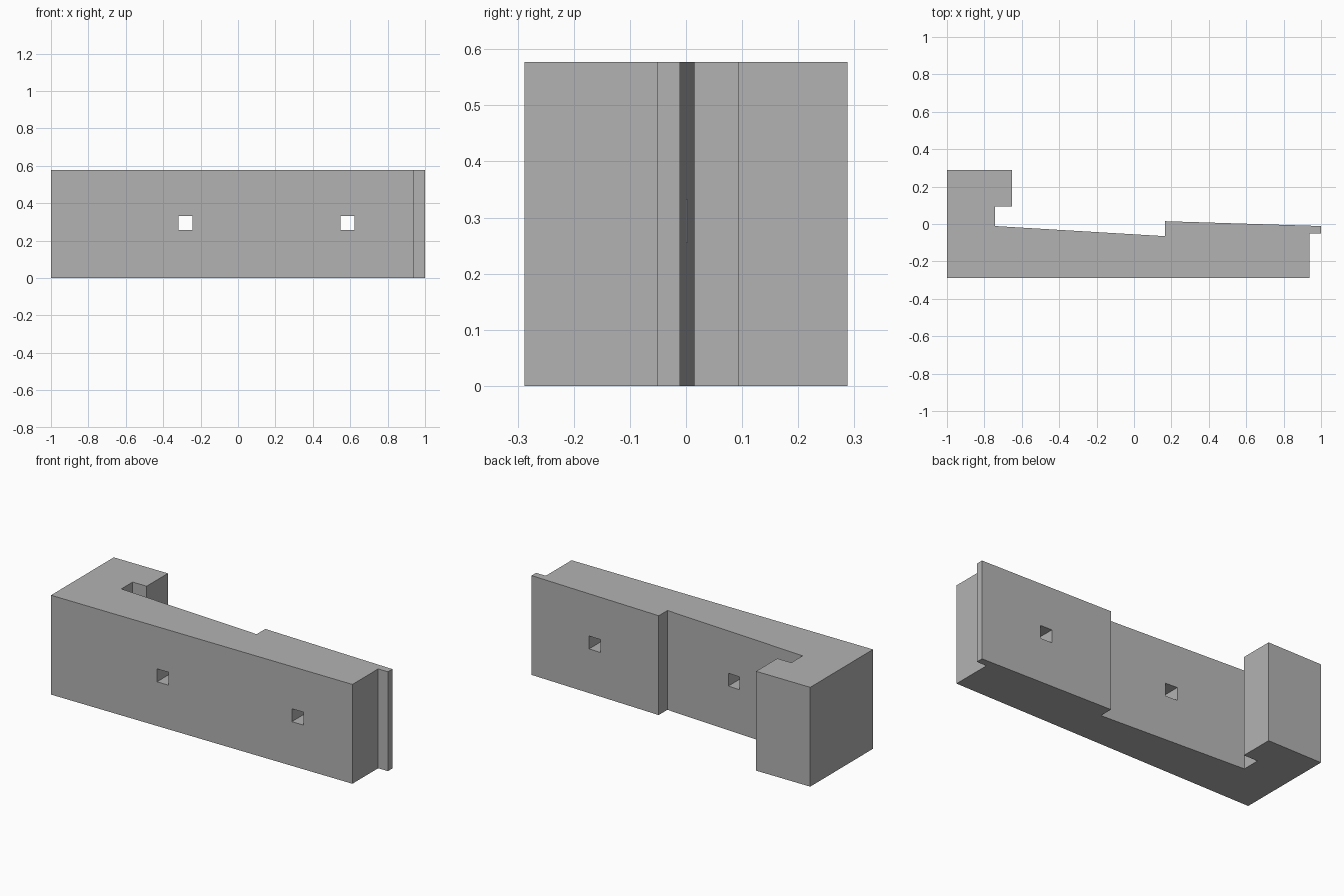
import bpy
import bmesh

cube = bpy.data.objects.get("Cube")
if cube:
    bpy.data.objects.remove(cube, do_unlink=True)

HEIGHT = 0.577

# Plain grey material
grey = bpy.data.materials.new("plain grey")
grey.use_nodes = True
colour = (0.45, 0.45, 0.45, 1)
grey.diffuse_color = colour
grey.node_tree.nodes["Principled BSDF"].inputs["Base Color"].default_value = colour


def extrude_profile(name, points, z0, z1):
    """Upright prism from a plan outline."""
    bm = bmesh.new()
    face = bm.faces.new([bm.verts.new((x, y, z0)) for x, y in points])
    new = bmesh.ops.extrude_face_region(bm, geom=[face])["geom"]
    verts = [v for v in new if isinstance(v, bmesh.types.BMVert)]
    bmesh.ops.translate(bm, verts=verts, vec=(0, 0, z1 - z0))
    bmesh.ops.recalc_face_normals(bm, faces=bm.faces)
    mesh = bpy.data.meshes.new(name)
    bm.to_mesh(mesh)
    bm.free()
    mesh.materials.append(grey)
    obj = bpy.data.objects.new(name, mesh)
    bpy.context.collection.objects.link(obj)
    return obj


# Bracket: hooked end, sloped seat, step and thin end lip
outline = [
    (-1, -0.288), (0.937, -0.288), (0.937, -0.052), (1, -0.052), (1, -0.011),
    (0.165, 0.015), (0.165, -0.065), (-0.742, -0.011), (-0.742, 0.093),
    (-0.652, 0.093), (-0.652, 0.288), (-1, 0.288),
]
bracket = extrude_profile("hooked_bracket", outline, 0, HEIGHT)

# Square through holes
for name, x in (("hook_side_hole", -0.281), ("lip_side_hole", 0.585)):
    r = 0.0375
    square = [(x - r, -0.5), (x + r, -0.5), (x + r, 0.2), (x - r, 0.2)]
    z = 0.294
    cutter = extrude_profile(name + "_cutter", square, z - r, z + r)
    cutter.hide_render = True
    cutter.hide_viewport = True
    cutter.display_type = 'WIRE'
    cut = bracket.modifiers.new(name, 'BOOLEAN')
    cut.operation = 'DIFFERENCE'
    cut.solver = 'EXACT'
    cut.object = cutter
